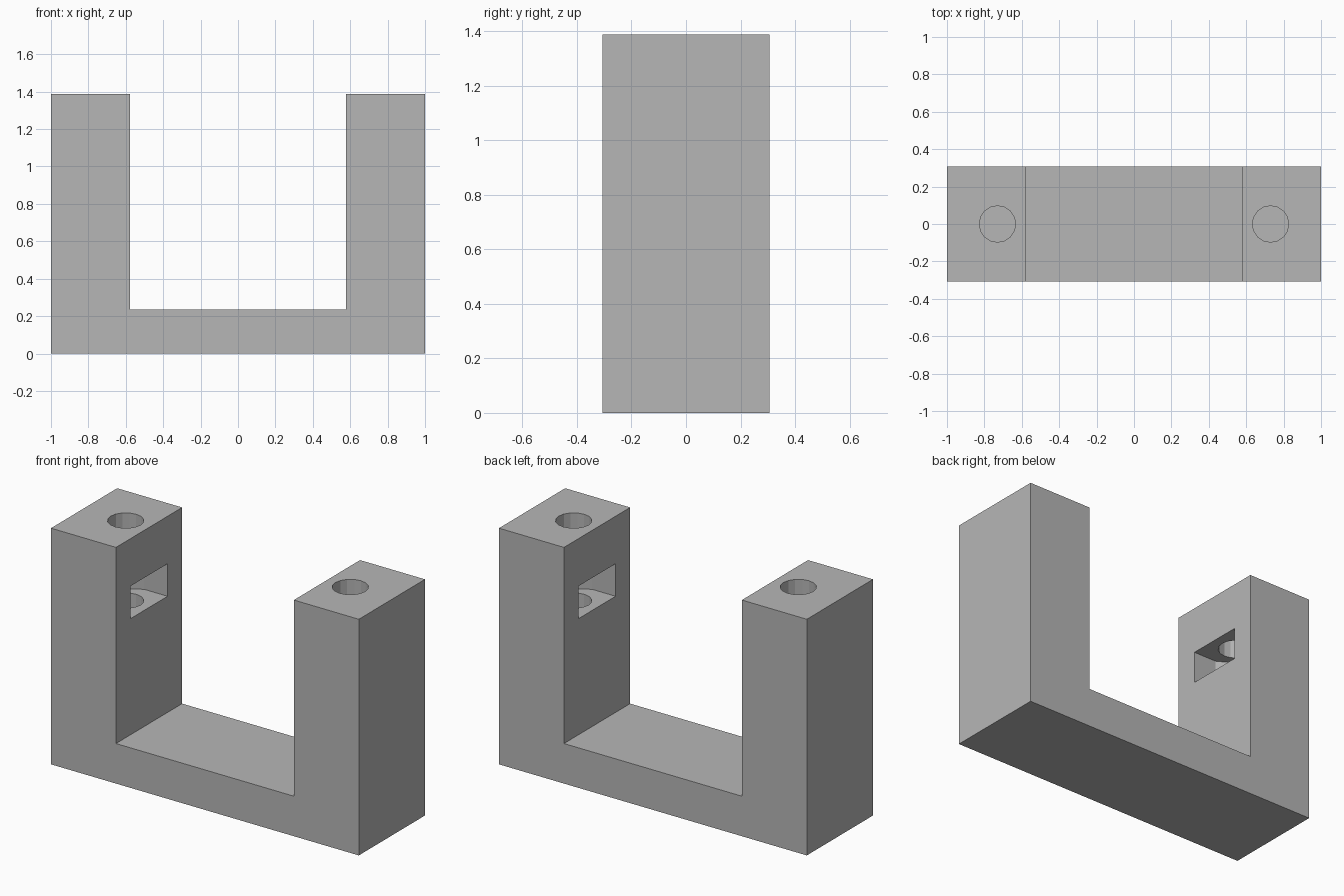
import bpy, bmesh
from math import cos, sin, pi
from mathutils import Vector

if "Cube" in bpy.data.objects:
    bpy.data.objects.remove(bpy.data.objects["Cube"], do_unlink=True)

HALF_Y, HEIGHT = 0.307, 1.387
INNER_X, FLOOR_Z = 0.578, 0.235
BOLT_X, BOLT_R, BOLT_BOTTOM = 0.73, 0.097, 0.6
NUT_R, NUT_LOW, NUT_HIGH = 0.172, 0.917, 1.108

grey = bpy.data.materials.new("plain grey")
grey.use_nodes = True
colour = (0.47, 0.47, 0.47, 1)
grey.diffuse_color = colour
grey.node_tree.nodes["Principled BSDF"].inputs["Base Color"].default_value = colour


def prism(name, points, offset):
    """Extrude a closed outline of 3D points along an offset."""
    bm = bmesh.new()
    face = bm.faces.new([bm.verts.new(p) for p in points])
    side = bmesh.ops.extrude_face_region(bm, geom=[face])["geom"]
    moved = [v for v in side if isinstance(v, bmesh.types.BMVert)]
    bmesh.ops.translate(bm, verts=moved, vec=Vector(offset))
    bmesh.ops.recalc_face_normals(bm, faces=bm.faces)
    mesh = bpy.data.meshes.new(name)
    bm.to_mesh(mesh)
    bm.free()
    mesh.materials.append(grey)
    obj = bpy.data.objects.new(name, mesh)
    bpy.context.scene.collection.objects.link(obj)
    return obj


# U-shaped bracket body
half = [(1, 0), (1, HEIGHT), (INNER_X, HEIGHT), (INNER_X, FLOOR_Z)]
outline = half + [(-x, z) for x, z in reversed(half)]
bracket = prism("u_bracket", [(x, -HALF_Y, z) for x, z in outline], (0, 2 * HALF_Y, 0))

cutters = []
for side in (-1, 1):
    # Vertical bolt hole, open at the top of the post
    ring = [2 * pi * i / 16 for i in range(16)]
    cutters.append(prism(
        "bolt_hole_cutter",
        [(side * BOLT_X + BOLT_R * cos(a), BOLT_R * sin(a), BOLT_BOTTOM) for a in ring],
        (0, 0, HEIGHT)))

    # Nut slot: open on the inner face, half a hexagon at the closed end
    hexagon = [(BOLT_X + NUT_R * cos(a), NUT_R * sin(a))
               for a in (-pi / 2, -pi / 6, pi / 6, pi / 2)]
    mouth = [(INNER_X - 0.1, NUT_R), (INNER_X - 0.1, -NUT_R)]
    cutters.append(prism(
        "nut_slot_cutter",
        [(side * x, y, NUT_LOW) for x, y in hexagon + mouth],
        (0, 0, NUT_HIGH - NUT_LOW)))

for cutter in cutters:
    cutter.hide_render = True
    cut = bracket.modifiers.new(cutter.name, "BOOLEAN")
    cut.operation = "DIFFERENCE"
    cut.solver = "EXACT"
    cut.object = cutter

# Bake the cuts and drop the cutters
bpy.context.view_layer.update()
graph = bpy.context.evaluated_depsgraph_get()
baked = bpy.data.meshes.new_from_object(bracket.evaluated_get(graph))
bracket.modifiers.clear()
bracket.data = baked
for cutter in cutters:
    bpy.data.objects.remove(cutter, do_unlink=True)
